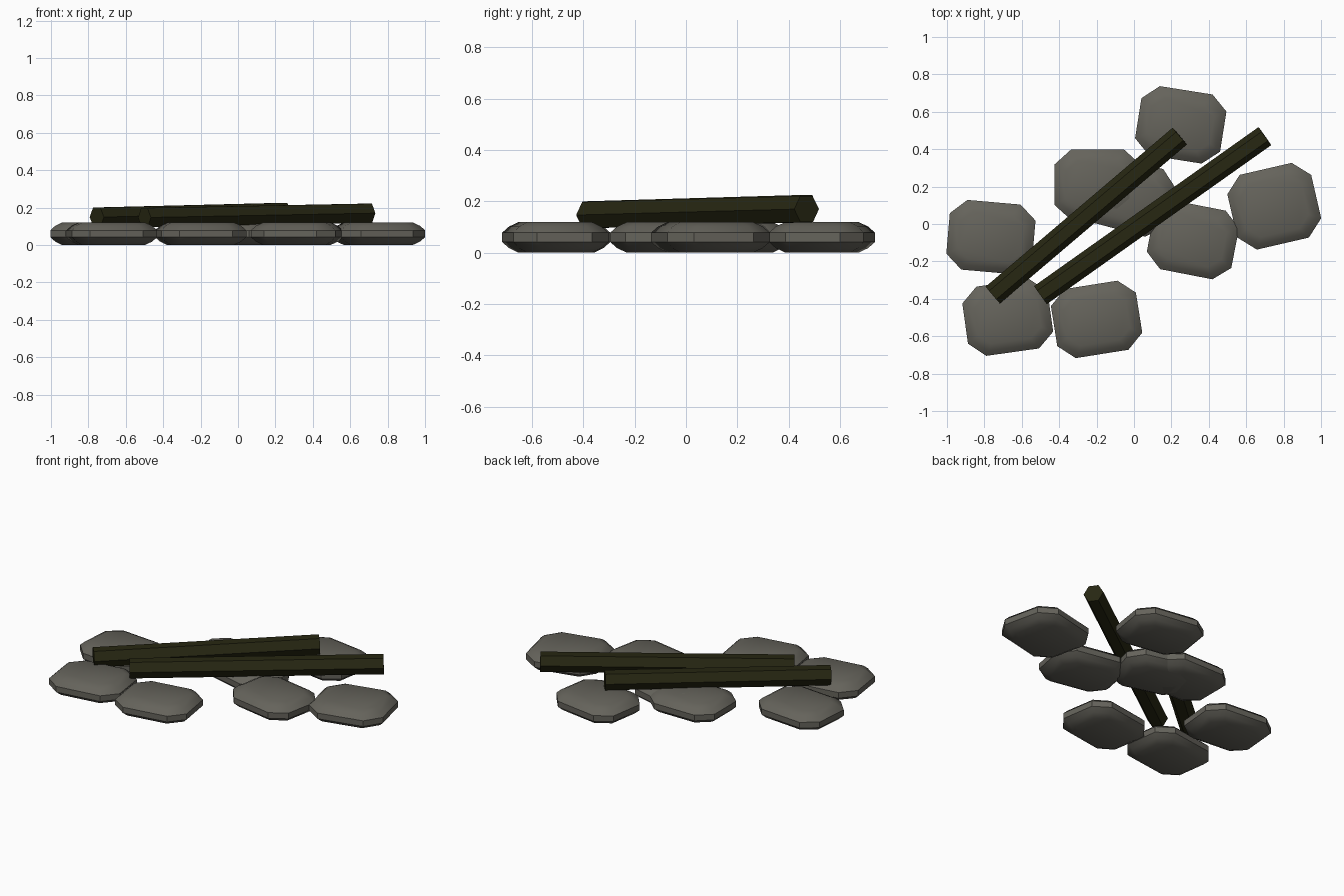
import bpy, bmesh, math
from mathutils import Vector

if "Cube" in bpy.data.objects:
    bpy.data.objects.remove(bpy.data.objects["Cube"])


def material(name, rgb):
    m = bpy.data.materials.new(name)
    m.diffuse_color = (*rgb, 1.0)
    m.use_nodes = True
    m.node_tree.nodes["Principled BSDF"].inputs["Base Color"].default_value = m.diffuse_color
    return m


STONE = material("grey stone", (0.13, 0.125, 0.105))
BARK = material("dark olive bark", (0.02, 0.02, 0.006))


def loft(name, rings, mat):
    """Closed solid skinned over a list of equal-length rings."""
    bm = bmesh.new()
    loops = [[bm.verts.new(p) for p in ring] for ring in rings]
    n = len(loops[0])
    for a, b in zip(loops, loops[1:]):
        for i in range(n):
            j = (i + 1) % n
            bm.faces.new((a[i], a[j], b[j], b[i]))
    bm.faces.new(loops[0][::-1])
    bm.faces.new(loops[-1])
    bmesh.ops.recalc_face_normals(bm, faces=bm.faces)
    me = bpy.data.meshes.new(name)
    bm.to_mesh(me)
    bm.free()
    me.materials.append(mat)
    ob = bpy.data.objects.new(name, me)
    bpy.context.collection.objects.link(ob)
    return ob


# Rounded edge of a stone: (height, inset from outline)
PROFILE = [(0.0, 0.06), (0.018, 0.025), (0.042, 0.0),
           (0.078, 0.0), (0.102, 0.025), (0.12, 0.06)]


def stone(name, x, y, angle, hx=0.23, hy=0.187):
    """Flat eight-sided pebble with rounded rim."""
    c, s = math.cos(math.radians(angle)), math.sin(math.radians(angle))
    rings = []
    for z, inset in PROFILE:
        a, b = hx - inset, hy - inset
        p, q = a * 0.62, b * 0.58
        outline = [(a, -q), (a, q), (p, b), (-p, b),
                   (-a, q), (-a, -q), (-p, -b), (p, -b)]
        rings.append([(x + u * c - v * s, y + u * s + v * c, z) for u, v in outline])
    ob = loft(name, rings, STONE)
    bpy.ops.object.select_all(action='DESELECT')
    ob.select_set(True)
    bpy.context.view_layer.objects.active = ob
    bpy.ops.object.shade_smooth_by_angle(angle=math.radians(35))


def log(name, start, end, r=0.059):
    """Hexagonal log with a flat side up."""
    start, end = Vector(start), Vector(end)
    d = (end - start).normalized()
    side = d.cross(Vector((0, 0, 1))).normalized()
    up = side.cross(d)
    rings = [[p + side * r * math.cos(k * math.pi / 3) + up * r * math.sin(k * math.pi / 3)
              for k in range(6)] for p in (start, end)]
    loft(name, rings, BARK)


# Stones
stone("back_stone", 0.25, 0.53, -9)
stone("centre_stone", -0.195, 0.21, 0)
stone("inner_stone", -0.03, 0.15, -15)
stone("left_stone", -0.765, -0.07, -5)
stone("front_left_stone", -0.675, -0.50, 8)
stone("front_middle_stone", -0.20, -0.51, 9)
stone("middle_right_stone", 0.315, -0.085, -11)
stone("right_stone", 0.75, 0.095, 13, 0.23, 0.205)

# Logs
log("left_log", (-0.755, -0.38, 0.149), (0.245, 0.47, 0.174))
log("right_log", (-0.50, -0.38, 0.147), (0.70, 0.47, 0.17))
